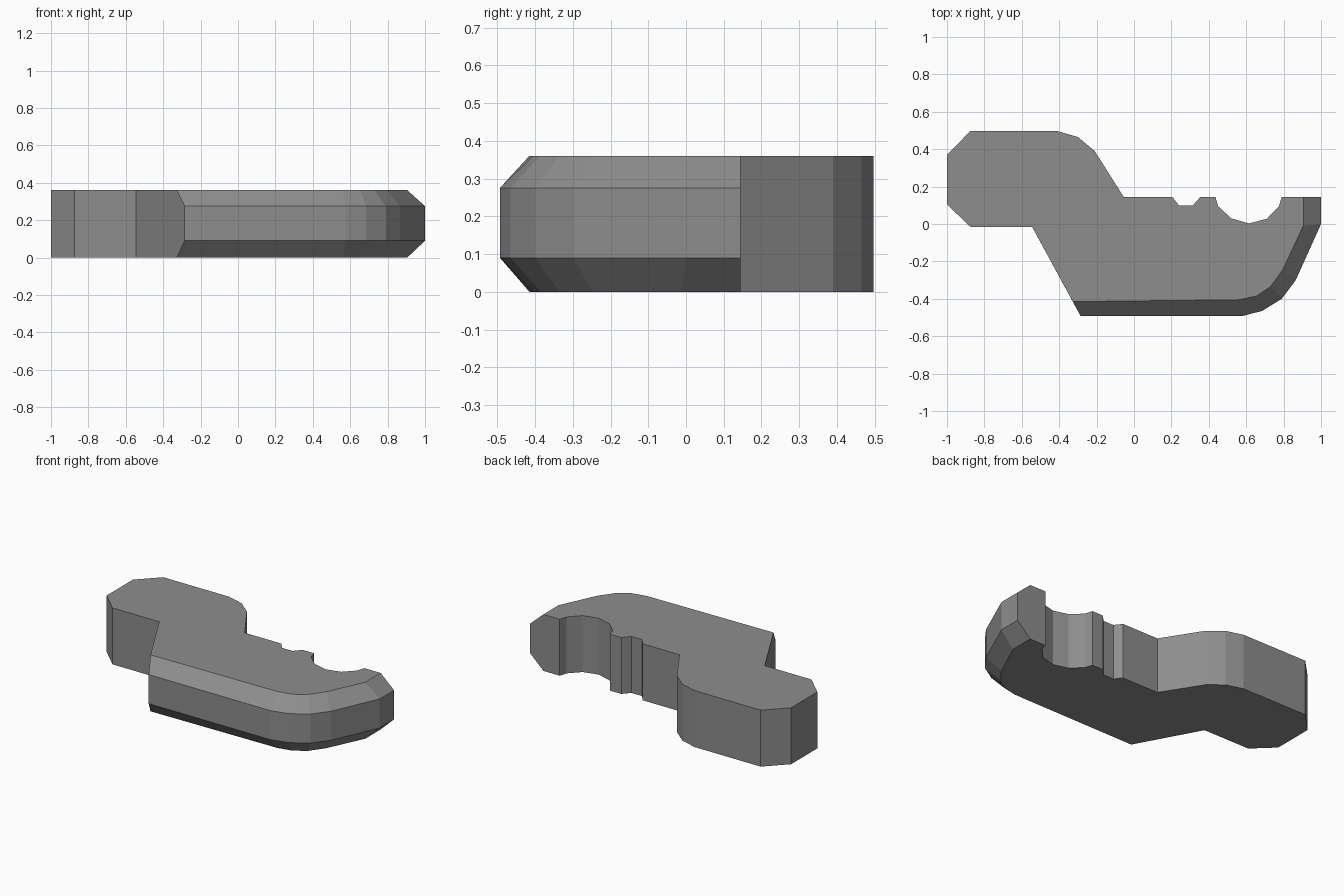
import bpy, bmesh
from math import radians

if "Cube" in bpy.data.objects:
    bpy.data.objects.remove(bpy.data.objects["Cube"])

Z_LEVELS = (0.0, 0.09, 0.275, 0.36)

# Plain vertical-walled outline: back-right corner of the tail, anticlockwise to the lower-left
plain = [
    (0.79, 0.145), (0.775, 0.095), (0.71, 0.028), (0.615, 0.003),   # round notch
    (0.52, 0.03), (0.45, 0.095), (0.435, 0.145),
    (0.355, 0.145), (0.315, 0.10), (0.24, 0.10), (0.205, 0.145),    # small notch
    (-0.055, 0.145), (-0.21, 0.39), (-0.30, 0.465), (-0.41, 0.497), # raised shoulder
    (-0.875, 0.497), (-1.0, 0.37), (-1.0, 0.105), (-0.875, -0.015), # chamfered end
    (-0.545, -0.015),
]
# Chamfered front edge: widest position, and position on the top and bottom faces
chamfered = [
    ((-0.285, -0.493), (-0.327, -0.415)),
    ((0.575, -0.493), (0.56, -0.405)),
    ((0.685, -0.465), (0.655, -0.385)),
    ((0.79, -0.40), (0.73, -0.335)),
    ((0.865, -0.30), (0.795, -0.245)),
    ((1.0, 0.0), (0.905, -0.01)),
    ((1.0, 0.145), (0.905, 0.145)),
]
wide = plain + [w for w, n in chamfered]
narrow = plain + [n for w, n in chamfered]

# Stack four outlines and skin them
bm = bmesh.new()
rings = [[bm.verts.new((x, y, z)) for x, y in outline]
         for outline, z in zip((narrow, wide, wide, narrow), Z_LEVELS)]
count = len(wide)
for low, high in zip(rings, rings[1:]):
    for i in range(count):
        j = (i + 1) % count
        bm.faces.new((low[i], low[j], high[j], high[i]))
bm.faces.new(rings[0])
bm.faces.new(rings[-1])

# Merge coplanar strips on the plain walls
bmesh.ops.dissolve_limit(bm, angle_limit=radians(0.5), verts=bm.verts[:], edges=bm.edges[:])
bmesh.ops.recalc_face_normals(bm, faces=bm.faces[:])

mesh = bpy.data.meshes.new("stepped_block")
bm.to_mesh(mesh)
bm.free()
block = bpy.data.objects.new("stepped_block", mesh)
bpy.context.collection.objects.link(block)

# Single grey colour
grey = bpy.data.materials.new("mid grey")
grey.diffuse_color = (0.27, 0.27, 0.27, 1.0)
grey.use_nodes = True
grey.node_tree.nodes["Principled BSDF"].inputs["Base Color"].default_value = grey.diffuse_color
mesh.materials.append(grey)
